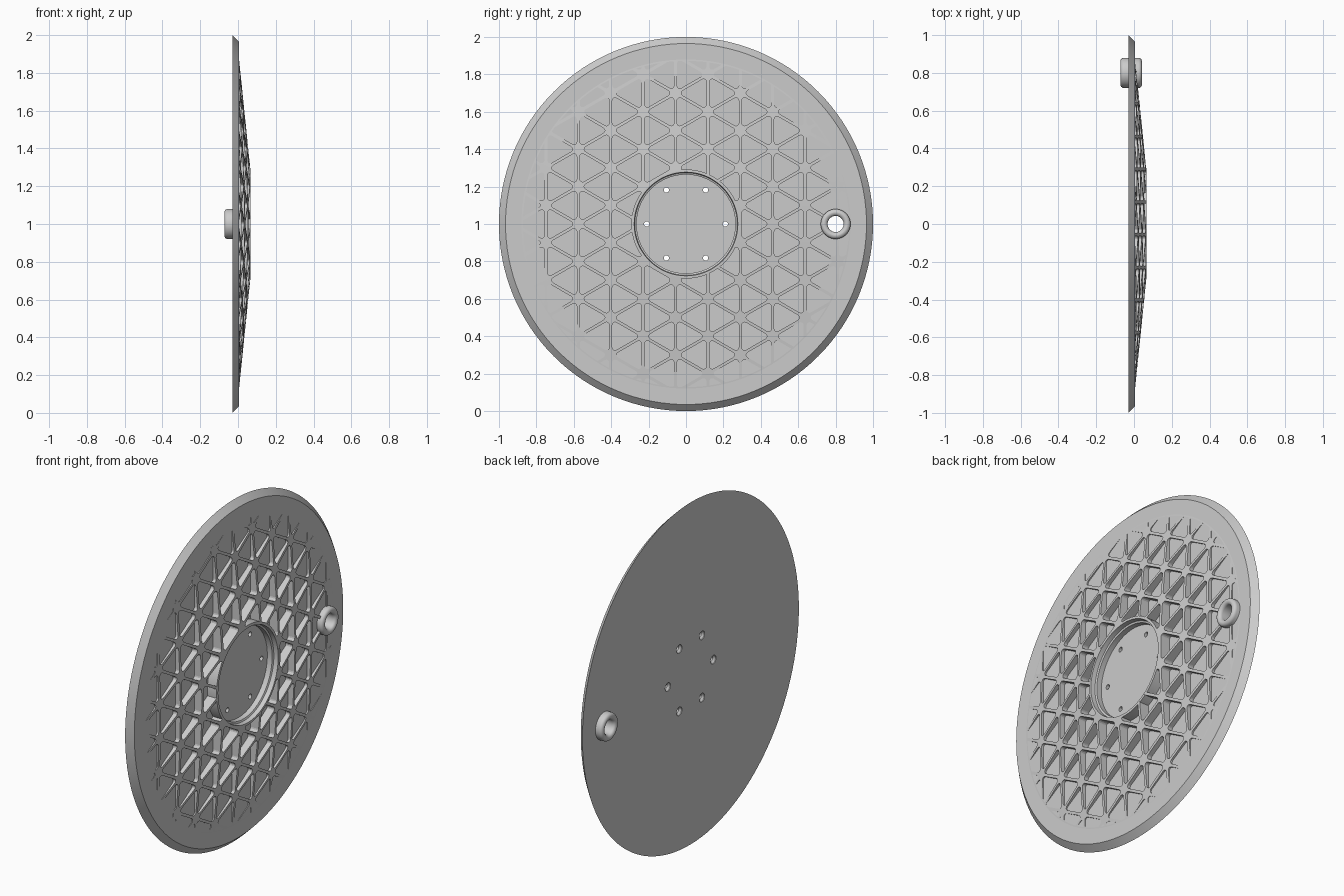
import bpy, bmesh, math

cube = bpy.data.objects.get("Cube")
if cube:
    bpy.data.objects.remove(cube, do_unlink=True)

grey = bpy.data.materials.new("plain grey")
grey.use_nodes = True
COLOUR = (0.6, 0.6, 0.6, 1)
grey.diffuse_color = COLOUR
grey.node_tree.nodes["Principled BSDF"].inputs["Base Color"].default_value = COLOUR

BACK, FLOOR, TOP = -0.03, 0.005, 0.066


def lathe(bm, profile, segs, y=0.0, z=1.0):
    """Turn (radius, x) points about an axis along x; off-axis profiles close up."""
    rings = []
    for i in range(segs):
        a = math.tau * i / segs
        rings.append([bm.verts.new((x, y + r * math.cos(a), z + r * math.sin(a)))
                      for r, x in profile])
    n = len(profile)
    steps = n if profile[0][0] > 0 else n - 1
    for i in range(segs):
        p, q = rings[i], rings[(i + 1) % segs]
        for j in range(steps):
            k = (j + 1) % n
            bm.faces.new((p[j], p[k], q[k], q[j]))
    bmesh.ops.remove_doubles(bm, verts=bm.verts[:], dist=1e-6)


def finish(bm, name):
    bmesh.ops.recalc_face_normals(bm, faces=bm.faces[:])
    mesh = bpy.data.meshes.new(name)
    bm.to_mesh(mesh)
    bm.free()
    mesh.materials.append(grey)
    ob = bpy.data.objects.new(name, mesh)
    bpy.context.collection.objects.link(ob)
    return ob


def activate(ob):
    bpy.ops.object.select_all(action="DESELECT")
    ob.select_set(True)
    bpy.context.view_layer.objects.active = ob


def cut(ob, cutter):
    cutter.hide_render = True
    mod = ob.modifiers.new("cut", "BOOLEAN")
    mod.operation, mod.solver, mod.object = "DIFFERENCE", "EXACT", cutter
    activate(ob)
    bpy.ops.object.modifier_apply(modifier=mod.name)
    bpy.data.objects.remove(cutter, do_unlink=True)


def smooth(ob, degrees):
    activate(ob)
    bpy.ops.object.shade_smooth_by_angle(angle=math.radians(degrees))


# Disc with chamfered rim, shallow cone and central recess
bm = bmesh.new()
lathe(bm, [(0, BACK), (1, BACK), (0.965, FLOOR), (0.88, FLOOR),
           (0.285, TOP), (0.28, TOP), (0.28, FLOOR), (0, FLOOR)], 128)
disc = finish(bm, "ribbed_disc")

# Triangular pockets with rounded corners leave the rib lattice
PITCH = 0.2
COLUMN = PITCH * math.sqrt(3) / 2
INRADIUS = PITCH / math.sqrt(12)
HALF_RIB, FILLET = 0.008, 0.015
reach = 2 * (INRADIUS - HALF_RIB - FILLET)


def pocket(bm, cy, cz, turn):
    outline = []
    for corner in range(3):
        a = turn + corner * math.tau / 3
        for s in range(-2, 3):
            b = a + s * math.pi / 6
            outline.append((cy + reach * math.cos(a) + FILLET * math.cos(b),
                            cz + reach * math.sin(a) + FILLET * math.sin(b)))
    low = [bm.verts.new((FLOOR + 0.0008, y, z)) for y, z in outline]
    high = [bm.verts.new((TOP + 0.03, y, z)) for y, z in outline]
    bm.faces.new(low)
    bm.faces.new(high)
    n = len(outline)
    for i in range(n):
        j = (i + 1) % n
        bm.faces.new((low[i], low[j], high[j], high[i]))


bm = bmesh.new()
for k in range(-6, 7):
    y = -0.056 + k * COLUMN
    for j in range(-6, 6):
        z = 1.0 + PITCH * (j + 0.5 * ((k + 1) % 2)) + PITCH / 2
        for side, turn in ((1, 0), (-1, math.pi)):
            cy = y + side * INRADIUS
            if 0.19 < math.hypot(cy, z - 1) < 0.95:
                pocket(bm, cy, z, turn)
cut(disc, finish(bm, "pocket_cutter"))

# Countersunk bolt holes and the hole for the grommet
GROMMET_Y = 0.8
bm = bmesh.new()
for i in range(6):
    a = i * math.pi / 3
    lathe(bm, [(0, BACK - 0.01), (0.025, BACK - 0.01), (0.025, BACK + 0.004),
               (0.014, BACK + 0.015), (0.014, 0.05), (0, 0.05)], 24,
          0.21 * math.cos(a), 1 + 0.21 * math.sin(a))
lathe(bm, [(0, -0.1), (0.06, -0.1), (0.06, 0.1), (0, 0.1)], 40, GROMMET_Y)
cut(disc, finish(bm, "hole_cutter"))
smooth(disc, 5)

# Hub ring around the recess, stepped on the inside
bm = bmesh.new()
lathe(bm, [(0.292, FLOOR - 0.01), (0.292, TOP - 0.001), (0.28, TOP),
           (0.277, TOP), (0.274, 0.04), (0.264, 0.036), (0.264, FLOOR - 0.01)], 96)
smooth(finish(bm, "hub_ring"), 20)

# Rounded grommet through the plate
HOLE, OUTER, ROUND = 0.043, 0.08, 0.018
X0, X1 = -0.072, 0.042
profile = []
for r, x, start in ((OUTER - ROUND, X0 + ROUND, -90), (OUTER - ROUND, X1 - ROUND, 0),
                    (HOLE + ROUND, X1 - ROUND, 90), (HOLE + ROUND, X0 + ROUND, 180)):
    for s in range(5):
        a = math.radians(start + s * 22.5)
        profile.append((r + ROUND * math.cos(a), x + ROUND * math.sin(a)))
bm = bmesh.new()
lathe(bm, profile, 48, GROMMET_Y)
smooth(finish(bm, "grommet"), 40)
